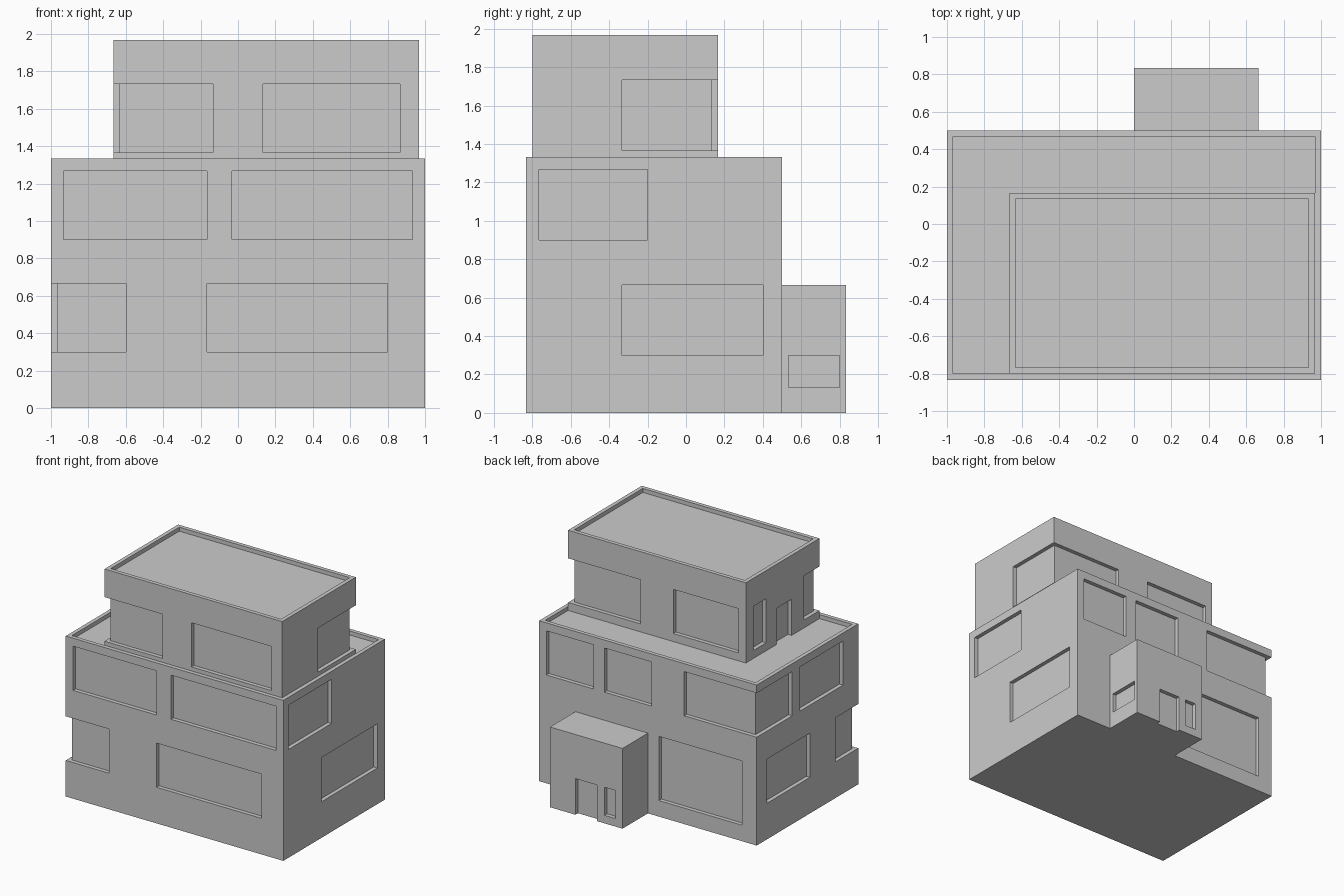
import bpy
import bmesh

if "Cube" in bpy.data.objects:
    bpy.data.objects.remove(bpy.data.objects["Cube"])

U = 1 / 30  # the building sits on a grid of 30 units per half length


def box(name, x0, x1, y0, y1, z0, z1):
    bm = bmesh.new()
    bmesh.ops.create_cube(bm, size=1)
    for v in bm.verts:
        v.co = ((x1 if v.co.x > 0 else x0) * U,
                (y1 if v.co.y > 0 else y0) * U,
                (z1 if v.co.z > 0 else z0) * U)
    mesh = bpy.data.meshes.new(name)
    bm.to_mesh(mesh)
    bm.free()
    obj = bpy.data.objects.new(name, mesh)
    bpy.context.collection.objects.link(obj)
    return obj


def cut(obj, *bounds):
    cutter = box("cutter", *bounds)
    cutter.hide_render = True
    mod = obj.modifiers.new("recess", 'BOOLEAN')
    mod.operation = 'DIFFERENCE'
    mod.solver = 'EXACT'
    mod.object = cutter
    bpy.context.view_layer.objects.active = obj
    bpy.ops.object.modifier_apply(modifier=mod.name)
    bpy.data.objects.remove(cutter)


def storey_block(name, bounds, openings, parapet=True):
    """Box with one-unit-deep recesses; openings are (side, from, to, bottom, top)."""
    x0, x1, y0, y1, z0, z1 = bounds
    obj = box(name, *bounds)
    if parapet:
        cut(obj, x0 + 1, x1 - 1, y0 + 1, y1 - 1, z1 - 1, z1 + 1)
    for side, a, b, low, high in openings:
        span = {
            "front": (a, b, y0 - 1, y0 + 1),
            "back": (a, b, y1 - 1, y1 + 1),
            "left": (x0 - 1, x0 + 1, a, b),
            "right": (x1 - 1, x1 + 1, a, b),
        }[side]
        cut(obj, *span, low, high)
    return obj


# Main two-storey block; ranges running past an edge make corner windows
storey_block("main_block", (-30, 30, -25, 15, 0, 40), [
    # ground floor
    ("front", -31, -18, 9, 20), ("left", -26, -16, 9, 20),
    ("front", -5, 24, 9, 20),
    ("right", -10, 12, 9, 20),
    ("left", -6, 11, 9, 20),
    ("back", -26, -3, 4, 20),
    # first floor
    ("front", -28, -5, 27, 38), ("front", -1, 28, 27, 38),
    ("right", -23, -6, 27, 38),
    ("back", 15, 28, 27, 38), ("back", -1, 12, 27, 38),
    ("back", -31, -10, 27, 38), ("left", 1, 16, 27, 38),
    ("left", -19, -2, 27, 38),
])

# Set-back penthouse with a door to the terrace
storey_block("penthouse", (-20, 29, -24, 5, 39, 59), [
    ("front", -21, -4, 41, 52), ("left", -25, -18, 41, 52),
    ("front", 4, 26, 41, 52),
    ("right", -10, 6, 41, 52), ("back", 9, 30, 41, 52),
    ("back", -18, 0, 41, 52),
    ("left", -3, 2, 41, 52),
    ("left", -13, -7, 38, 48),
])

# Entrance porch at the back with door and small windows
storey_block("entrance_porch", (0, 20, 15, 25, 0, 20), [
    ("back", 7, 13, -1, 9),
    ("back", 2, 5, 2, 9),
    ("right", 16, 24, 4, 9),
], parapet=False)
